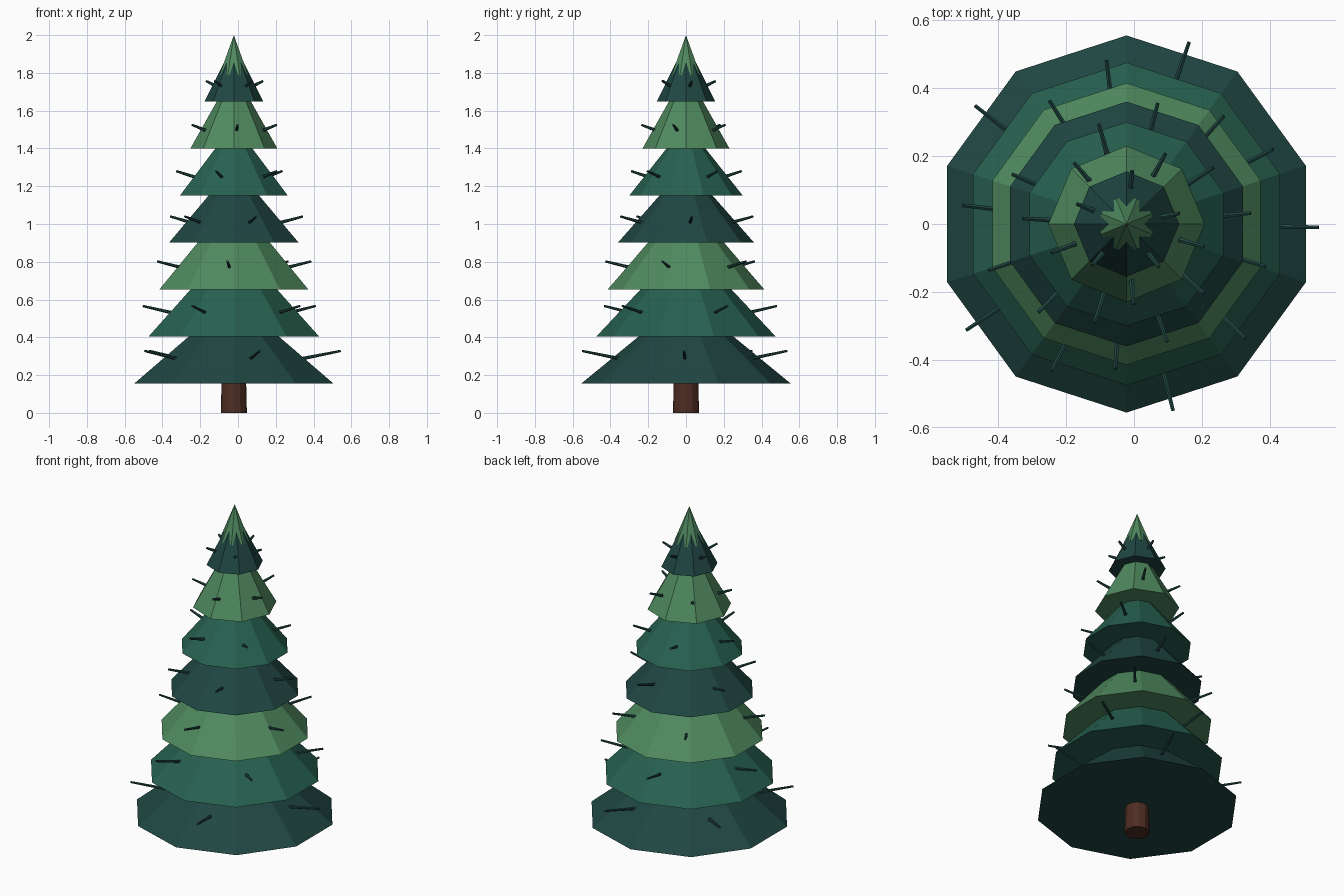
import bpy, bmesh, math
from mathutils import Vector, Matrix

if "Cube" in bpy.data.objects:
    bpy.data.objects.remove(bpy.data.objects["Cube"])

CX = -0.022  # trunk axis


def mat(name, rgb):
    m = bpy.data.materials.new(name)
    m.diffuse_color = (*rgb, 1)
    m.use_nodes = True
    m.node_tree.nodes["Principled BSDF"].inputs["Base Color"].default_value = m.diffuse_color
    return m


DARK = mat("dark_green", (0.014, 0.062, 0.055))
MID = mat("mid_green", (0.020, 0.120, 0.080))
LIGHT = mat("light_green", (0.080, 0.255, 0.115))
BARK = mat("bark", (0.075, 0.026, 0.016))


def make(name, bm, material):
    me = bpy.data.meshes.new(name)
    bm.to_mesh(me)
    bm.free()
    me.materials.append(material)
    ob = bpy.data.objects.new(name, me)
    bpy.context.collection.objects.link(ob)
    return ob


def add_cone(bm, p0, p1, r0, r1, sides, spin=0.0):
    """Flat-sided cone from p0 to p1; an upright one has a corner on +y."""
    p0, p1 = Vector(p0), Vector(p1)
    d = p1 - p0
    if abs(d.x) + abs(d.y) < 1e-6:
        rot = Matrix.Rotation(spin, 4, 'Z')
    else:
        rot = d.to_track_quat('Z', 'Y').to_matrix().to_4x4()
    bmesh.ops.create_cone(bm, cap_ends=True, segments=sides, radius1=r0, radius2=r1,
                          depth=d.length, matrix=Matrix.Translation((p0 + p1) / 2) @ rot)


def upright(name, z0, z1, r0, r1, sides, material, spin=0.0):
    bm = bmesh.new()
    add_cone(bm, (CX, 0, z0), (CX, 0, z1), r0, r1, sides, spin)
    bmesh.ops.remove_doubles(bm, verts=bm.verts, dist=1e-5)
    make(name, bm, material)


# Trunk
upright("trunk", 0, 0.25, 0.069, 0.063, 12, BARK)

# Foliage tiers: radius, apex z, sides, colour, twig tip radius, tip z, slope, twig angles
tiers = [
    (0.555, 0.61, 10, DARK, 0.566, 0.328, 0.20, (-1, 71, 142, 213.5, 284)),
    (0.475, 0.91, 10, MID, 0.485, 0.566, 0.23, (27, 97, 173.5, 243, 316)),
    (0.415, 1.135, 10, LIGHT, 0.428, 0.802, 0.24, (48, 122, 198.5, 265.5, 343)),
    (0.360, 1.31, 10, DARK, 0.367, 1.040, 0.27, (5, 75.5, 156.5, 225, 289)),
    (0.300, 1.53, 10, MID, 0.305, 1.280, 0.32, (33, 105.5, 177, 252, 318)),
    (0.230, 1.81, 8, LIGHT, 0.237, 1.525, 0.38, (61, 130.5, 201, 275, 343.5)),
    (0.155, 1.961, 8, DARK, 0.158, 1.757, 0.48, (11.5, 84, 158, 230.5, 307)),
]
for i, (r, apex, sides, colour, tip_r, tip_z, slope, angles) in enumerate(tiers):
    upright(f"foliage_tier_{i + 1}", 0.155 + 0.249 * i, apex, r, 0, sides, colour)
    # Twigs poking out of the tier
    bm = bmesh.new()
    root_r = tip_r * 0.45
    root_z = tip_z - slope * (tip_r - root_r)
    for a in map(math.radians, angles):
        c, s = math.cos(a), math.sin(a)
        add_cone(bm, (CX + root_r * c, root_r * s, root_z),
                 (CX + tip_r * c, tip_r * s, tip_z), 0.011, 0.006, 6)
    make(f"twigs_{i + 1}", bm, DARK)

# Treetop
upright("treetop", 1.79, 2.0, 0.082, 0, 8, LIGHT, math.pi / 8)
